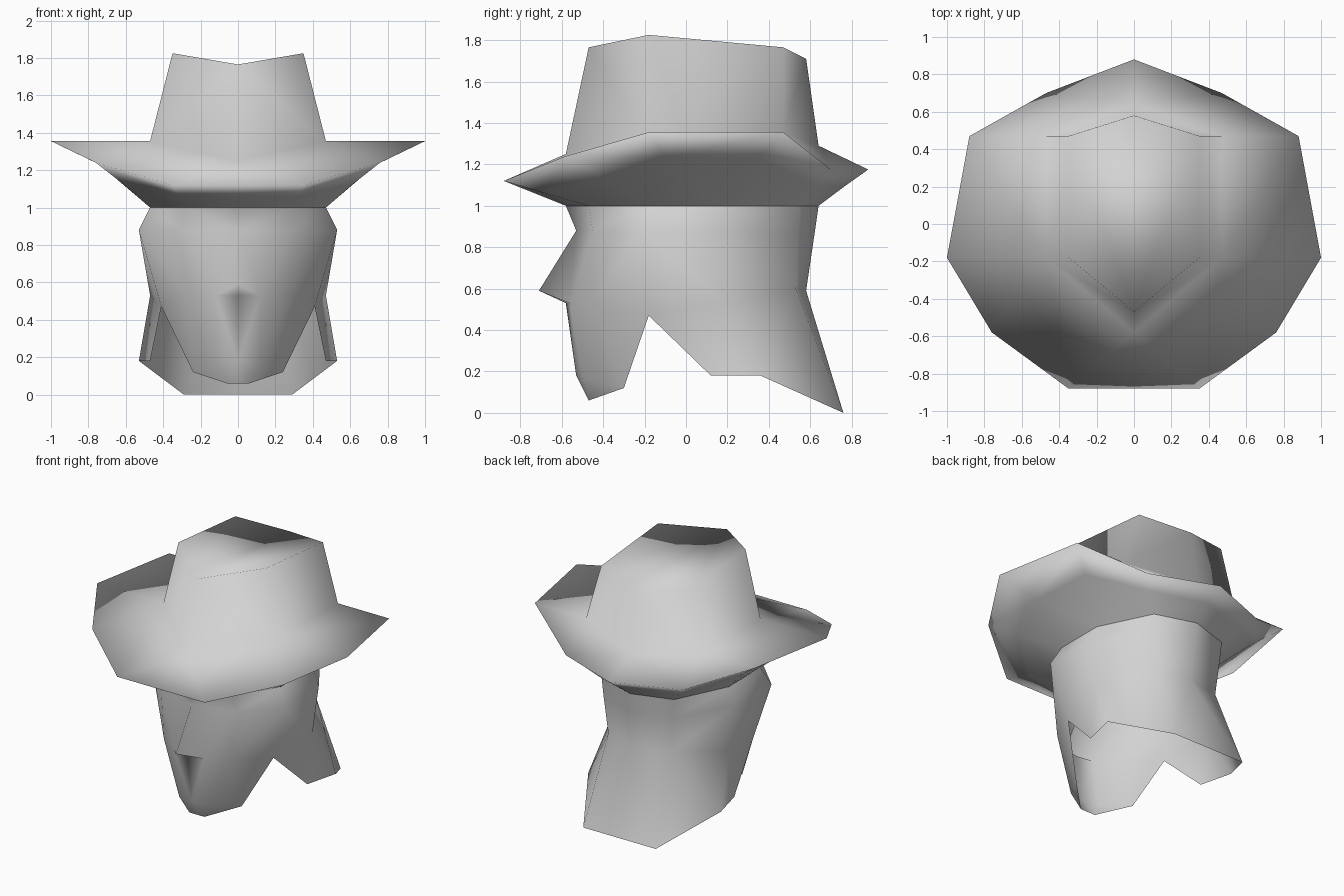
import bpy
import bmesh
from mathutils import Vector

cube = bpy.data.objects.get("Cube")
if cube:
    bpy.data.objects.remove(cube, do_unlink=True)

# One plain grey for everything
grey = bpy.data.materials.new("plain_grey")
grey.use_nodes = True
colour = (0.65, 0.65, 0.65, 1)
grey.diffuse_color = colour
for node in grey.node_tree.nodes:
    if node.type == 'BSDF_PRINCIPLED':
        node.inputs["Base Color"].default_value = colour


def stitch(chain_a, chain_b):
    """Join two chains of points with triangles, always along the shorter diagonal."""
    a, b = [Vector(p) for p in chain_a], [Vector(p) for p in chain_b]
    i = j = 0
    triangles = []
    while i < len(a) - 1 or j < len(b) - 1:
        step_a = (a[i + 1] - b[j]).length if i < len(a) - 1 else float("inf")
        step_b = (b[j + 1] - a[i]).length if j < len(b) - 1 else float("inf")
        if step_a < step_b:
            triangles.append((chain_a[i], chain_a[i + 1], chain_b[j]))
            i += 1
        else:
            triangles.append((chain_a[i], chain_b[j + 1], chain_b[j]))
            j += 1
    return triangles


def build_half(name, faces):
    """Make one half from point faces, mirror it across x and shade it smooth."""
    bm = bmesh.new()
    made = {}
    for face in faces:
        for point in face:
            if point not in made:
                made[point] = bm.verts.new(point)
        bm.faces.new([made[point] for point in face])
    bmesh.ops.recalc_face_normals(bm, faces=bm.faces)
    for face in bm.faces:
        face.smooth = True
    mesh = bpy.data.meshes.new(name)
    bm.to_mesh(mesh)
    bm.free()
    mesh.materials.append(grey)
    obj = bpy.data.objects.new(name, mesh)
    bpy.context.collection.objects.link(obj)
    mirror = obj.modifiers.new("mirror_halves", 'MIRROR')
    mirror.use_clip = True
    return obj


# Rim shared by the hat and the head, front to back
rim = [(0, -.58, 1), (.29, -.47, 1), (.47, -.18, 1),
       (.47, .18, 1), (.29, .55, 1), (0, .64, 1)]

# Hat: hollow underside, curled brim edge, crown base and creased crown top
under = [(0, -.73, 1.06), (.32, -.68, 1.06), (.62, -.4, 1.13), (.74, -.1, 1.23),
         (.71, .35, 1.23), (.4, .63, 1.1), (0, .76, 1.09)]
brim = [(0, -.88, 1.12), (.35, -.88, 1.12), (.76, -.58, 1.24), (1, -.18, 1.355),
        (.88, .47, 1.355), (.47, .7, 1.175), (0, .88, 1.175)]
base = [(0, -.58, 1.25), (.47, -.18, 1.355), (.47, .47, 1.355), (0, .64, 1.29)]
top = [(0, -.47, 1.765), (.35, -.18, 1.825), (.35, .47, 1.765), (0, .58, 1.71)]
build_half("hat", stitch(rim, under) + stitch(under, brim) + stitch(brim, base)
           + stitch(base, top) + [top])

# Head: brow and cheek rows, then the jaw in front and the neck flap behind
brow = [(0, -.53, .88), (.3, -.45, .88), (.53, -.22, .88),
        (.52, .18, .88), (.28, .54, .86), (0, .62, .86)]
nostril, nose_tip, lip = (.12, -.56, .53), (0, -.71, .59), (0, -.58, .53)
cheek = [nostril, (.27, -.46, .53), (.41, -.18, .47),
         (.47, .18, .53), (.25, .53, .6), (0, .58, .59)]
jaw = [(0, -.53, .18), (.12, -.5, .17), (.24, -.3, .12)]
chin = [(0, -.47, .06), (.06, -.47, .06)]
hem = [(.47, .12, .18), (.53, .36, .18), (.29, .76, 0), (0, .76, 0)]

# The nose ridge grows out of the face between brow, nostril and lip
nose = [(brow[0], nostril, nose_tip), (nose_tip, nostril, lip)]
build_half("head", stitch(rim, brow) + stitch(brow, cheek) + nose
           + stitch([lip] + cheek[:3], jaw) + stitch(jaw, chin) + stitch(cheek[2:], hem))
